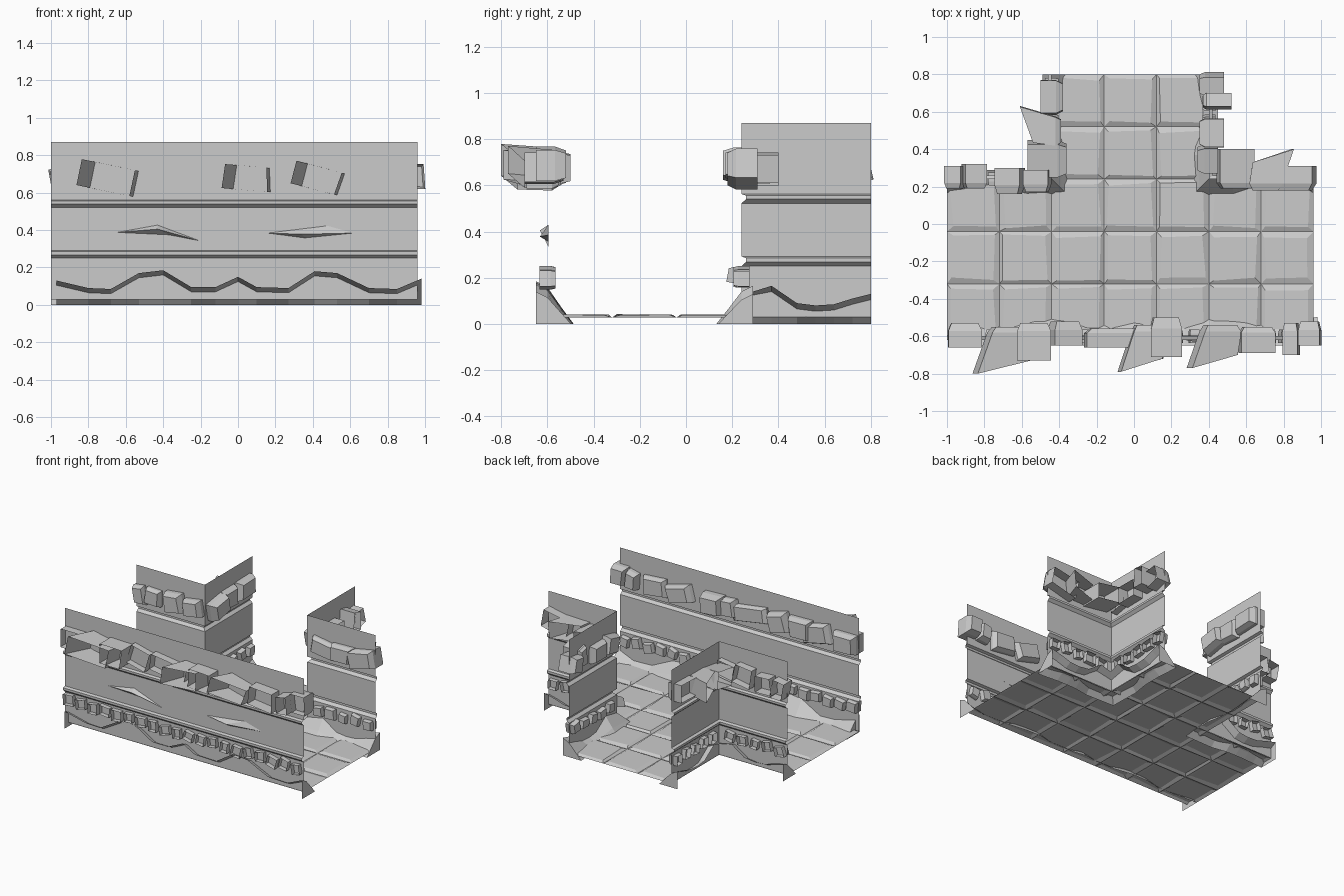
import bpy, random
from math import sin, cos
from mathutils import Vector

if "Cube" in bpy.data.objects:
    bpy.data.objects.remove(bpy.data.objects["Cube"])

random.seed(4)
R = random.uniform
U = 0.28  # tile size

# Wall lines; the room is always on the right of the direction of travel
FRONT = [(-1, -0.6), (0.96, -0.6)][::-1]
LEFT = [(-1, 0.24), (-0.44, 0.24), (-0.44, 0.8)]
RIGHT = [(0.40, 0.8), (0.40, 0.24), (0.96, 0.24)]


def make(name, verts, faces):
    me = bpy.data.meshes.new(name)
    me.from_pydata([tuple(v) for v in verts], [], faces)
    me.update()
    ob = bpy.data.objects.new(name, me)
    bpy.context.collection.objects.link(ob)
    return ob


def place(path, s, off, z, mitre=True):
    """Point at distance s along a wall line, off units into the room."""
    segs = []
    for a, b in zip(path, path[1:]):
        a, b = Vector(a), Vector(b)
        d = (b - a).normalized()
        segs.append((a, d, (b - a).length, Vector((d.y, -d.x))))
    start = 0
    for i, (a, d, ln, n) in enumerate(segs):
        last = i == len(segs) - 1
        if mitre and not last and abs(s - start - ln) < 1e-4:
            n = n + segs[i + 1][3]
        if last or s <= start + ln + 1e-4:
            p = a + d * (s - start) + n * off
            return Vector((p.x, p.y, z))
        start += ln


def sheet(name, rows, caps=False):
    """Skin between equal-length rows of points."""
    m = len(rows[0])
    verts = [p for r in rows for p in r]
    faces = [(i * m + j, i * m + j + 1, (i + 1) * m + j + 1, (i + 1) * m + j)
             for i in range(len(rows) - 1) for j in range(m - 1)]
    if caps:
        for i in (0, len(rows) - 1):
            p = rows[i][-1].copy()
            p.z = 0
            verts.append(p)
            faces.append(tuple(range(i * m, i * m + m)) + (len(verts) - 1,))
    return make(name, verts, faces)


# Walls with two grooves
PROFILE = [(0, 0.03), (0, 0.25), (-0.02, 0.268), (-0.02, 0.285), (0, 0.292),
           (0, 0.522), (-0.02, 0.54), (-0.02, 0.555), (0, 0.562), (0, 0.87)]
for nm, path, stops in (("front_wall", FRONT, (0, 1.96)),
                        ("left_wall", LEFT, (0, 0.56, 1.12)),
                        ("right_wall", RIGHT, (0, 0.56, 1.12))):
    sheet(nm, [[place(path, s, o, z) for o, z in PROFILE] for s in stops])

# Drifts of rubble along the foot of each wall
FRONT_DRIFT = [(-0.02, .14), (.11, .085), (.26, .09), (.43, .17), (.55, .18), (.69, .09),
               (.86, .095), (.96, .15), (1.08, .095), (1.21, .095), (1.36, .185),
               (1.49, .17), (1.64, .085), (1.76, .09), (1.93, .13)]
CORNER_DRIFT = [(0, .13), (.08, .11), (.16, .085), (.24, .08), (.32, .09), (.43, .165),
                (.56, .14), (.69, .165), (.80, .09), (.88, .08), (.96, .085), (1.04, .11),
                (1.12, .13)]
for nm, path, drift in (("front_drift", FRONT, FRONT_DRIFT),
                        ("left_drift", LEFT, CORNER_DRIFT),
                        ("right_drift", RIGHT, CORNER_DRIFT)):
    rows = []
    for s, h in drift:
        foot = 0.07 + 0.25 * max(0, h - 0.07)
        rows.append([place(path, s, foot + 0.015, 0), place(path, s, foot * 0.6, h * 0.4),
                     place(path, s, 0, h - 0.025), place(path, s, -0.05, h)])
    sheet(nm, rows, caps=True)

# Floor tiles with bevelled rims
verts, faces = [], []
cells = [(i, j) for j in range(3) for i in range(7)] + [(i, j) for j in (3, 4) for i in (2, 3, 4)]
for i, j in cells:
    x, y = -1 + i * U, -0.6 + j * U
    b = len(verts)
    for cx, cy in ((0, 0), (1, 0), (1, 1), (0, 1)):
        verts.append((x + cx * U, y + cy * U, 0.028))
    for cx, cy in ((0, 0), (1, 0), (1, 1), (0, 1)):
        g, h = R(0.015, 0.035), R(0.015, 0.035)
        verts.append((x + (U - g if cx else g), y + (U - h if cy else h), R(0.038, 0.042)))
    faces.append((b + 4, b + 5, b + 6, b + 7))
    for k in range(4):
        n = (k + 1) % 4
        faces.append((b + k, b + n, b + 4 + n, b + 4 + k))
make("floor_tiles", verts, faces)


def stone(verts, faces, path, s, z, w, h, inn, out, ang, inset, spike=0):
    """Chamfered block pushed through a wall, open at the back."""
    b = len(verts)
    corners = [(u * w / 2 * R(0.85, 1.05), v * h / 2 * R(0.85, 1.05))
               for u, v in ((-1, -1), (1, -1), (1, 1), (-1, 1))]
    for ring in range(3):
        for k, (u, v) in enumerate(corners):
            f = 1 - inset if ring == 2 else 1
            off = (-out, inn * 0.4, inn)[ring]
            if ring == 0 and spike:
                u += spike * (0.35 if k in (1, 2) else 0.1) * w
                off -= 0.07 if k in (1, 2) else 0
            du = u * f * cos(ang) - v * f * sin(ang)
            dv = u * f * sin(ang) + v * f * cos(ang)
            p = place(path, s, off, z + dv, mitre=False)
            d = place(path, s + 0.001, 0, 0, False) - place(path, s, 0, 0, False)
            verts.append(p + d.normalized() * du)
    for r in (0, 4):
        for k in range(4):
            n = (k + 1) % 4
            faces.append((b + r + k, b + r + n, b + r + 4 + n, b + r + 4 + k))
    faces.append((b + 8, b + 9, b + 10, b + 11))


# Row of rough stones: distance, width, inner reach, outer reach, spike
FRONT_STONES = [(.02, .11, .08, .05, 0), (.12, .09, .07, .10, 0), (.30, .21, .05, .09, 0),
                (.50, .20, .06, .10, 1), (.79, .18, .10, .11, 0), (.88, .20, .06, .12, 1),
                (1.08, .29, .04, .06, 0), (1.33, .16, .08, .05, 0), (1.50, .18, .07, .13, 0),
                (1.62, .23, .05, .13, 1), (1.87, .19, .07, .06, 0)]
LEFT_STONES = [(.04, .09, .05, .07, 0), (.15, .13, .05, .08, 0), (.33, .15, .08, .06, 0),
               (.48, .14, .07, .05, 0), (.67, .20, .08, .13, 0), (.82, .16, .05, .10, 1),
               (1.0, .20, .06, .06, 0)]
RIGHT_STONES = [(.05, .11, .05, .08, 0), (.14, .08, .03, .12, 0), (.31, .16, .05, .08, 0),
                (.45, .14, .06, .05, 0), (.71, .20, .05, .16, 0), (.86, .18, .06, .09, 1),
                (1.02, .22, .06, .07, 0)]
for nm, path, rows in (("front_stones", FRONT, FRONT_STONES),
                       ("left_stones", LEFT, LEFT_STONES),
                       ("right_stones", RIGHT, RIGHT_STONES)):
    verts, faces = [], []
    for s, w, inn, out, sp in rows:
        stone(verts, faces, path, s, R(.665, .69), w, R(.12, .15), inn, out,
              R(-.25, .25), 0.2, sp)
    make(nm, verts, faces)

# Small blocks below the lower groove
for nm, path, length in (("front_blocks", FRONT, 1.96), ("left_blocks", LEFT, 1.12),
                         ("right_blocks", RIGHT, 1.12)):
    verts, faces = [], []
    count = round(length / 0.1)
    for k in range(count):
        stone(verts, faces, path, (k + 0.5) * length / count, R(.19, .21), R(.06, .085),
              R(.065, .08), .035, .035, R(-.25, .25), 0.12)
    make(nm, verts, faces)

# Cracked shards in the middle of the front wall: left, top, right, bottom, tip
for nm, pts in (("left_shard", [(-.68, .385), (-.43, .43), (-.17, .333), (-.36, .37), (-.43, .405)]),
                ("right_shard", [(.13, .385), (.50, .43), (.66, .385), (.36, .355), (.34, .378)])):
    v = [(x, -0.595, z) for x, z in pts[:4]] + [(pts[4][0], -0.632, pts[4][1])]
    make(nm, v, [(0, 1, 4), (1, 2, 4), (2, 3, 4), (3, 0, 4), (3, 2, 1, 0)])
